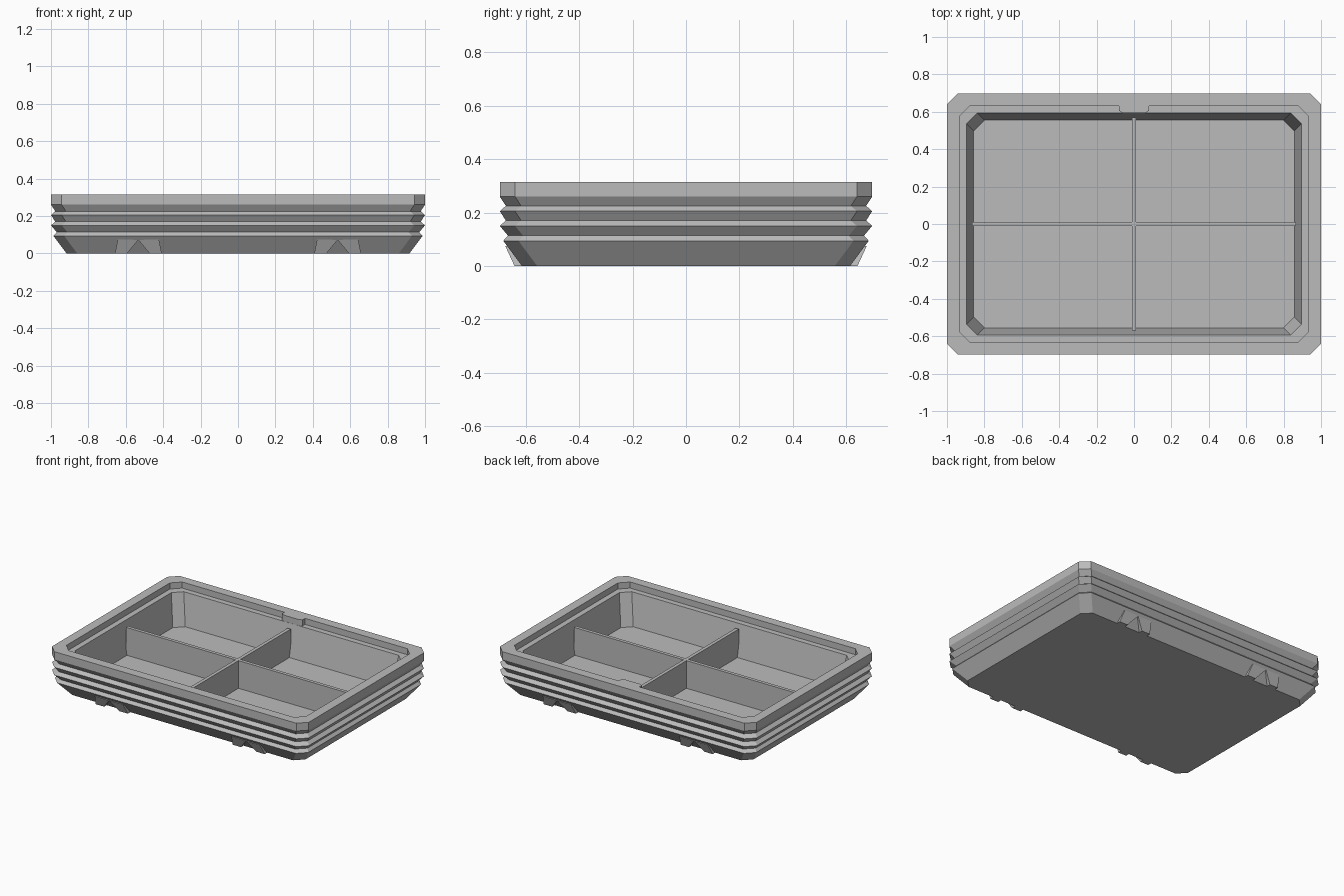
import bpy, bmesh

cube = bpy.data.objects.get("Cube")
if cube:
    bpy.data.objects.remove(cube, do_unlink=True)

grey = bpy.data.materials.new("matte_grey")
grey.use_nodes = True
grey.diffuse_color = (0.5, 0.5, 0.5, 1)
grey.node_tree.nodes["Principled BSDF"].inputs["Base Color"].default_value = (0.5, 0.5, 0.5, 1)


def finish(bm, name):
    bmesh.ops.recalc_face_normals(bm, faces=bm.faces)
    mesh = bpy.data.meshes.new(name)
    bm.to_mesh(mesh)
    bm.free()
    mesh.materials.append(grey)
    obj = bpy.data.objects.new(name, mesh)
    bpy.context.collection.objects.link(obj)
    return obj


def ring(bm, hx, hy, z, c=0.057):
    """Rectangle with chamfered corners."""
    pts = [(hx, hy - c), (hx - c, hy), (c - hx, hy), (-hx, hy - c),
           (-hx, c - hy), (c - hx, -hy), (hx - c, -hy), (hx, c - hy)]
    return [bm.verts.new((x, y, z)) for x, y in pts]


def bridge(bm, a, b):
    for i in range(len(a)):
        j = (i + 1) % len(a)
        bm.faces.new((a[i], a[j], b[j], b[i]))


def prism(name, bottom, top):
    """Solid between two matching outlines of 3D points."""
    bm = bmesh.new()
    a = [bm.verts.new(p) for p in bottom]
    b = [bm.verts.new(p) for p in top]
    bridge(bm, a, b)
    bm.faces.new(a)
    bm.faces.new(b)
    return finish(bm, name)


# Tray shell: inset from the outer size and height, up the ribbed wall, over the rim, down inside
profile = [(0.083, 0), (0.013, 0.094), (0.031, 0.113)]
for z in (0.15, 0.205):
    profile += [(0, z), (0.023, z + 0.02)]
profile += [(0, 0.26), (0, 0.315), (0.066, 0.315), (0.066, 0.272),
            (0.105, 0.272), (0.143, 0.05)]
bm = bmesh.new()
rings = [ring(bm, 1 - d, 0.698 - d, z) for d, z in profile]
for a, b in zip(rings, rings[1:]):
    bridge(bm, a, b)
bm.faces.new(rings[0])
bm.faces.new(rings[-1])
finish(bm, "tray_shell")

# Crossed dividers, stopping just short of the walls
for name, hx, hy in (("long_divider", 0.865, 0.012), ("short_divider", 0.012, 0.57)):
    corners = [(hx, hy), (-hx, hy), (-hx, -hy), (hx, -hy)]
    prism(name, [(x, y, 0.045) for x, y in corners], [(x, y, 0.245) for x, y in corners])

# Latch tab on the back of the rim
tab = [(-0.08, 0.645), (-0.08, 0.605), (-0.06, 0.594), (0.06, 0.594), (0.08, 0.605), (0.08, 0.645)]
prism("rim_tab", [(x, y, 0.265) for x, y in tab], [(x, y, 0.315) for x, y in tab])

# Feet: paired lobes with a triangular notch between, on the front and back
lobe = [(0, 0.072), (0.06, 0), (0.125, 0), (0.11, 0.075)]
for side, sy in (("front", -1), ("back", 1)):
    for hand, cx in (("right", -0.533), ("left", 0.533)):
        for part, sx in (("outer", 1), ("inner", -1)):
            s = sx if cx > 0 else -sx
            prism(f"{side}_{hand}_foot_{part}",
                  [(cx + s * x, sy * 0.6, z) for x, z in lobe],
                  [(cx + s * x, sy * (0.643 + 0.46 * z), z) for x, z in lobe])
